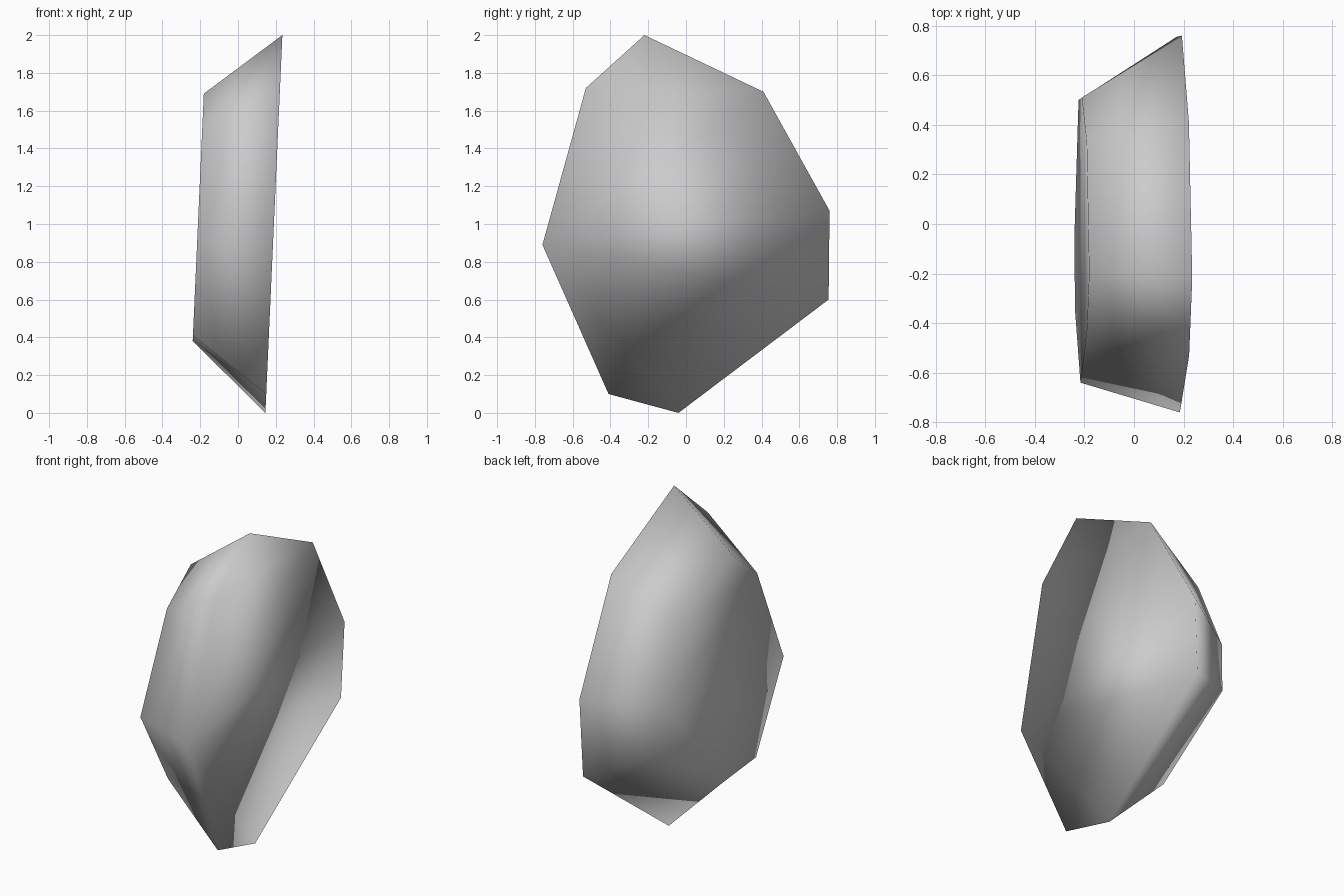
import bpy
import bmesh

cube = bpy.data.objects.get("Cube")
if cube:
    bpy.data.objects.remove(cube, do_unlink=True)

# Stone colour
stone = bpy.data.materials.new("stone_grey")
stone.use_nodes = True
grey = (0.6, 0.6, 0.6, 1)
stone.diffuse_color = grey
stone.node_tree.nodes["Principled BSDF"].inputs["Base Color"].default_value = grey

# Outlines (y, z) of the broad face and the narrow face, matched corner to corner
broad = [(-0.22, 2.0), (0.41, 1.7), (0.76, 1.07), (0.755, 0.6),
         (-0.04, 0.0), (-0.41, 0.1), (-0.76, 0.89), (-0.53, 1.72)]
narrow = [(-0.2, 1.69), (0.33, 1.47), (0.51, 1.03), (0.5, 0.74),
          (-0.03, 0.38), (-0.34, 0.41), (-0.64, 0.91), (-0.42, 1.5)]
LEAN = 0.045


def ring(bm, outline, base_x):
    """Place an outline on a slightly leaning plane."""
    return [bm.verts.new((base_x + LEAN * z, y, z)) for y, z in outline]


# Faceted slab: two faces joined by sloping walls
bm = bmesh.new()
front = ring(bm, broad, 0.145)
back = ring(bm, narrow, -0.257)
caps = [bm.faces.new(front), bm.faces.new(back)]
count = len(front)
for i in range(count):
    j = (i + 1) % count
    bm.faces.new((front[i], front[j], back[j], back[i]))
bmesh.ops.recalc_face_normals(bm, faces=bm.faces)
bmesh.ops.triangulate(bm, faces=bm.faces[:])
for face in bm.faces:
    face.smooth = True

mesh = bpy.data.meshes.new("stone_slab")
bm.to_mesh(mesh)
bm.free()
mesh.materials.append(stone)
slab = bpy.data.objects.new("stone_slab", mesh)
bpy.context.collection.objects.link(slab)
